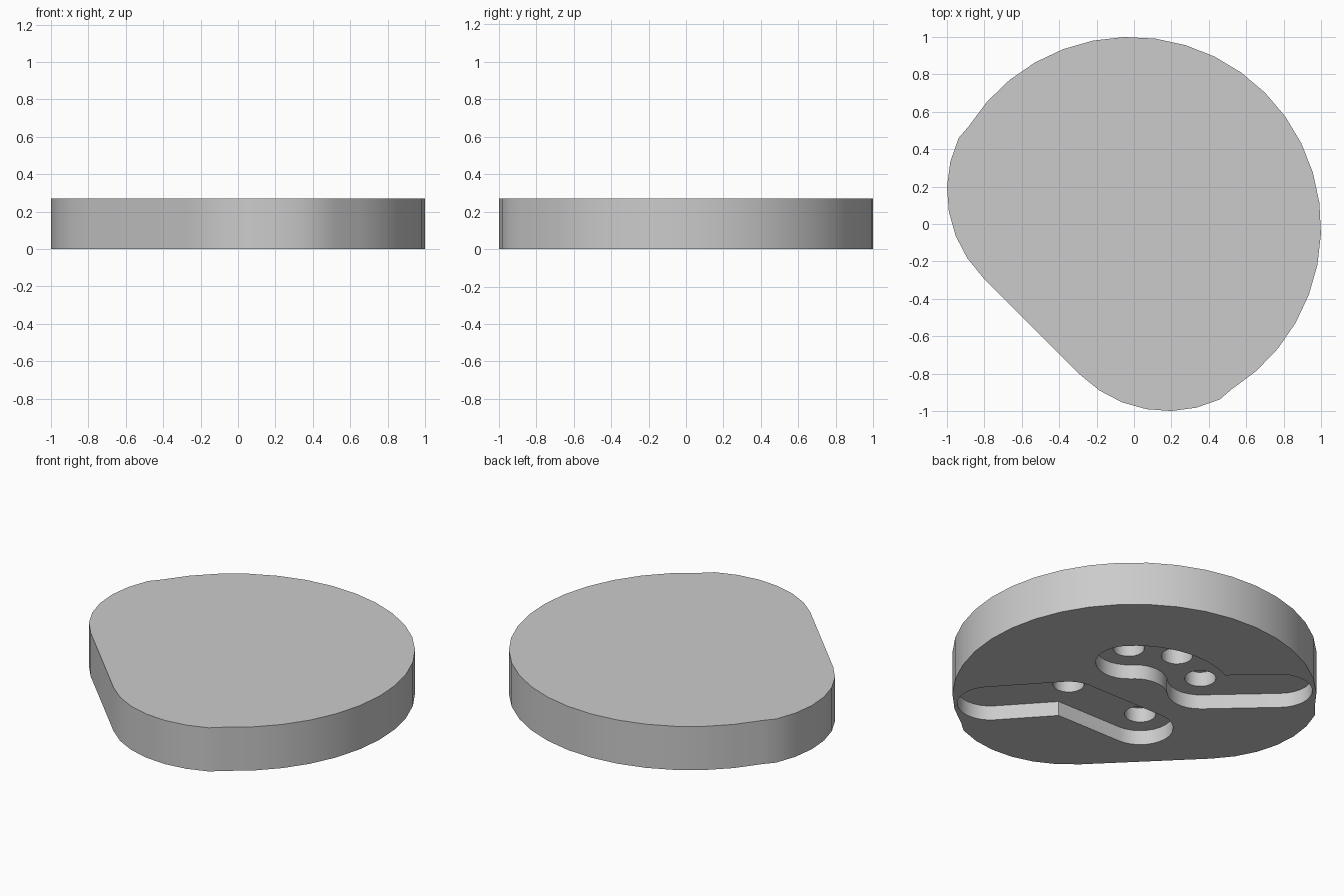
import bpy
import bmesh
from math import cos, sin, radians, atan2, degrees
from mathutils import Vector

cube = bpy.data.objects.get("Cube")
if cube:
    bpy.data.objects.remove(cube, do_unlink=True)

HEIGHT, FLOOR, HOLE_TOP = 0.27, 0.09, 0.18
CENTRE = Vector((-0.02, -0.02))
PIN_RING, SLOT_R, PIN_R = 0.37, 0.185, 0.088

grey = bpy.data.materials.new("plain_grey")
grey.use_nodes = True
colour = (0.6, 0.6, 0.6, 1)
grey.diffuse_color = colour
grey.node_tree.nodes["Principled BSDF"].inputs["Base Color"].default_value = colour


def arc(centre, radius, start, end, steps):
    """Points along an arc, angles in degrees."""
    angles = [radians(start + (end - start) * i / steps) for i in range(steps + 1)]
    return [Vector((centre[0] + radius * cos(a), centre[1] + radius * sin(a))) for a in angles]


def prism(name, outline, low, high):
    """Extrude a closed flat outline into a solid."""
    points = []
    for p in outline:
        if not points or (p - points[-1]).length > 1e-4:
            points.append(p)
    if (points[0] - points[-1]).length < 1e-4:
        points.pop()
    bm = bmesh.new()
    face = bm.faces.new([bm.verts.new((p.x, p.y, low)) for p in points])
    top = bmesh.ops.extrude_face_region(bm, geom=[face])["geom"]
    bmesh.ops.translate(bm, vec=(0, 0, high - low),
                        verts=[v for v in top if isinstance(v, bmesh.types.BMVert)])
    bmesh.ops.recalc_face_normals(bm, faces=bm.faces)
    mesh = bpy.data.meshes.new(name)
    bm.to_mesh(mesh)
    bm.free()
    mesh.materials.append(grey)
    obj = bpy.data.objects.new(name, mesh)
    bpy.context.collection.objects.link(obj)
    return obj


def slot(a, b):
    """Round-ended slot outline between two points."""
    d = b - a
    t = degrees(atan2(d.y, d.x))
    return arc(b, SLOT_R, t - 90, t + 90, 14) + arc(a, SLOT_R, t + 90, t + 270, 14)


def curved_slot(start, end):
    """Round-ended slot outline that follows the pin ring."""
    return (arc(CENTRE, PIN_RING + SLOT_R, start, end, 14)
            + arc(pin(end), SLOT_R, end, end + 180, 14)
            + arc(CENTRE, PIN_RING - SLOT_R, end, start, 14)
            + arc(pin(start), SLOT_R, start + 180, start + 360, 14))


def pin(angle):
    return CENTRE + PIN_RING * Vector((cos(radians(angle)), sin(radians(angle))))


# Body: one large arc joined to two smaller corner arcs and a flat side
left_corner, front_corner = (-0.34, 0.18), (0.18, -0.34)
outline = (arc(CENTRE, 1.02, -58, 148, 22)
           + arc(left_corner, 0.66, 155, 225, 6)
           + arc(front_corner, 0.66, 225, 295, 6))
body = prism("body", outline, 0, HEIGHT)

# Underside pockets and blind pin holes
cutters = [prism("front_slot_cutter", slot(pin(315), pin(225)), -0.1, FLOOR),
           prism("front_channel_cutter", slot(pin(315), Vector((0.54, -0.61))), -0.1, FLOOR),
           prism("curved_slot_cutter", curved_slot(45, 135), -0.1, FLOOR),
           prism("back_channel_cutter", slot(pin(135), Vector((-0.61, 0.54))), -0.1, FLOOR)]
for angle in (45, 90, 135, 225, 315):
    cutters.append(prism("pin_hole_cutter", arc(pin(angle), PIN_R, 0, 360, 24), -0.1, HOLE_TOP))

for cutter in cutters:
    cutter.hide_render = True
    cut = body.modifiers.new("cut", "BOOLEAN")
    cut.operation = "DIFFERENCE"
    cut.solver = "EXACT"
    cut.object = cutter

# Bake the cuts and remove the helpers
depsgraph = bpy.context.evaluated_depsgraph_get()
baked = bpy.data.meshes.new_from_object(body.evaluated_get(depsgraph))
body.modifiers.clear()
body.data = baked
for cutter in cutters:
    bpy.data.objects.remove(cutter, do_unlink=True)

bpy.ops.object.select_all(action="DESELECT")
body.select_set(True)
bpy.context.view_layer.objects.active = body
bpy.ops.object.shade_smooth_by_angle(angle=radians(30))
